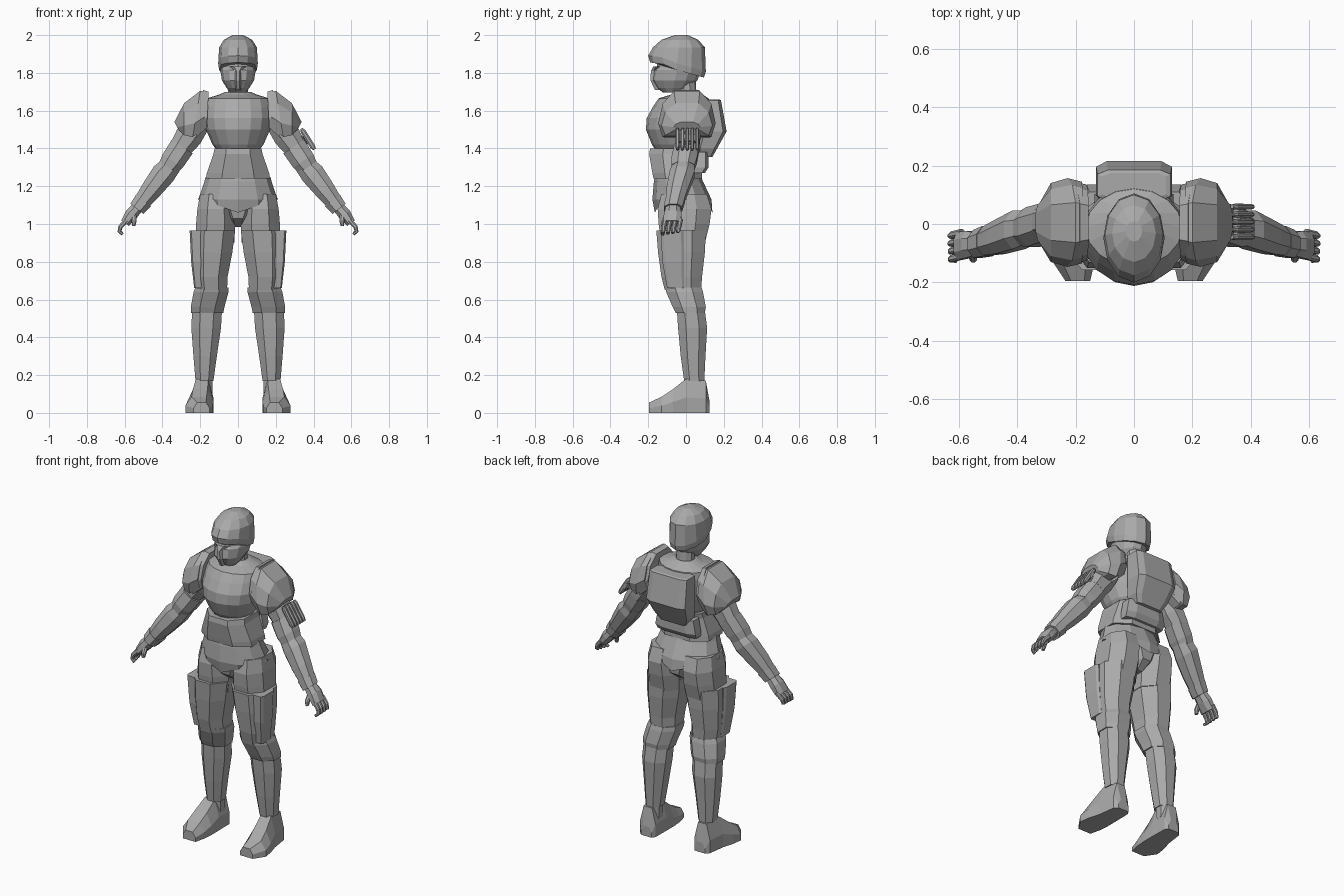
import bpy, bmesh, math
from mathutils import Vector

GREY = bpy.data.materials.new("armour_grey")
GREY.diffuse_color = (0.4, 0.4, 0.4, 1)


def skin(name, rings, mirror=False, edit=None):
    """Join rings of points into a closed shell."""
    bm = bmesh.new()
    vs = [[bm.verts.new(p) for p in r] for r in rings]
    n = len(vs[0])
    for a, b in zip(vs, vs[1:]):
        for i in range(n):
            bm.faces.new((a[i], a[(i + 1) % n], b[(i + 1) % n], b[i]))
    bm.faces.new(vs[0])
    bm.faces.new(vs[-1])
    if edit:
        for v in bm.verts:
            edit(v)
    bmesh.ops.recalc_face_normals(bm, faces=bm.faces)
    me = bpy.data.meshes.new(name)
    bm.to_mesh(me)
    bm.free()
    me.materials.append(GREY)
    ob = bpy.data.objects.new(name, me)
    bpy.context.collection.objects.link(ob)
    if mirror:
        ob.modifiers.new("mirror", 'MIRROR').use_mirror_merge = False
    return ob


def octagon(k):
    return [(1, -k), (1, k), (k, 1), (-k, 1), (-1, k), (-1, -k), (-k, -1), (k, -1)]


def loft(name, secs, k=0.45, mirror=False, n=0, edit=None):
    """Stack level sections (z, x0, x1, y0, y1); chamfered box, or n-sided oval."""
    shape = [(math.sin(2 * math.pi * i / n), -math.cos(2 * math.pi * i / n)) for i in range(n)] if n else octagon(k)
    rings = [[((a + b) / 2 + (b - a) / 2 * u, (c + d) / 2 + (d - c) / 2 * v, z) for u, v in shape]
             for z, a, b, c, d in secs]
    return skin(name, rings, mirror, edit)


def tube(name, path, k=0.45, mirror=True):
    """Chamfered tube along (x, y, z, half thickness, half depth in y)."""
    rings = []
    for i, (x, y, z, ra, rb) in enumerate(path):
        p, q = path[max(i - 1, 0)], path[min(i + 1, len(path) - 1)]
        d = Vector((q[0] - p[0], 0, q[2] - p[2])).normalized()
        side = Vector((-d.z, 0, d.x))
        rings.append([Vector((x, y, z)) + side * ra * u + Vector((0, rb * v, 0)) for u, v in octagon(k)])
    return skin(name, rings, mirror)


# Helmet dome with a brim dropping toward the back
def brim(v):
    if v.co.z < 1.9:
        v.co.z -= 0.28 * (v.co.y + 0.19) if v.co.y > -0.1 else 0.12 * (v.co.y + 0.19)

loft("helmet_dome", [(1.855, -.1, .1, -.19, .095), (1.89, -.105, .105, -.2, .105), (1.935, -.1, .1, -.175, .1),
                     (1.975, -.075, .075, -.13, .065), (2.0, -.028, .028, -.06, .01)], n=12, edit=brim)
# Face mask and jaw
loft("face_mask", [(1.695, -.04, .04, -.12, -.03), (1.72, -.06, .06, -.155, .02), (1.76, -.085, .085, -.18, .06),
                   (1.815, -.094, .094, -.172, .08), (1.83, -.092, .092, -.155, .08), (1.87, -.09, .09, -.15, .08)],
     n=12)
loft("nose_ridge", [(1.71, -.012, .012, -.165, -.12), (1.76, -.018, .018, -.188, -.12),
                    (1.81, -.014, .014, -.186, -.12), (1.835, -.045, .045, -.172, -.12)], k=.5)
# Neck
loft("neck", [(1.66, -.075, .075, -.065, .075), (1.69, -.06, .06, -.05, .06), (1.7, -.055, .055, -.045, .055),
              (1.78, -.05, .05, -.04, .05)], n=10)


# Torso shell, rounded at the front
loft("chest_plate", [(1.39, -.11, .11, -.16, .08), (1.42, -.135, .135, -.18, .11), (1.5, -.17, .17, -.212, .125),
                     (1.56, -.18, .18, -.208, .13), (1.62, -.175, .175, -.175, .13), (1.665, -.165, .165, -.145, .12),
                     (1.685, -.1, .1, -.08, .09), (1.7, -.065, .065, -.055, .065)], n=16)
loft("backpack", [(1.355, -.085, .085, .06, .14), (1.4, -.11, .11, .06, .165), (1.49, -.13, .13, .08, .215),
                  (1.655, -.125, .125, .08, .185), (1.66, -.11, .11, .09, .175)], k=.72)
loft("abdomen", [(1.24, -.17, .17, -.172, .085), (1.27, -.165, .165, -.178, .085), (1.37, -.13, .13, -.195, .09),
                 (1.4, -.125, .125, -.19, .1)], k=.5)
loft("back_guard", [(1.27, -.13, .13, .03, .1), (1.3, -.135, .135, .03, .12), (1.38, -.12, .12, .03, .12)], k=.6)


# Hip skirt with a pointed hem
def hem(v):
    if v.co.z < 1.1:
        v.co.z += 0.35 * abs(v.co.x)

loft("hip_skirt", [(1.06, -.212, .212, -.165, .14), (1.13, -.21, .21, -.178, .135), (1.225, -.178, .178, -.17, .09),
                   (1.25, -.172, .172, -.165, .08)], n=12, edit=hem)
loft("crotch", [(.985, -.035, .035, -.06, .05), (1.03, -.06, .06, -.12, .11), (1.12, -.12, .12, -.14, .12)])

# Legs
loft("upper_thighs", [(.9, -.225, -.02, -.13, .1), (1.0, -.222, -.014, -.145, .125), (1.08, -.215, -.02, -.15, .135),
                      (1.16, -.2, -.03, -.13, .11)], mirror=True)
loft("thigh_armour", [(.65, -.222, -.058, -.112, .08), (.72, -.232, -.055, -.13, .085), (.85, -.24, -.03, -.148, .1),
                      (.965, -.24, -.015, -.157, .105)], mirror=True)
loft("thigh_side_plates", [(.66, -.232, -.18, -.1, -.01), (.8, -.248, -.18, -.125, -.01),
                           (.965, -.256, -.18, -.135, -.01)], k=.75, mirror=True)
loft("knee_guards", [(.53, -.25, -.078, -.055, .1), (.56, -.25, -.072, -.07, .105), (.64, -.235, -.05, -.105, .09),
                     (.665, -.225, -.05, -.11, .082)], mirror=True)
loft("shin_armour", [(.17, -.225, -.13, -.01, .097), (.3, -.236, -.112, -.028, .103), (.45, -.247, -.09, -.042, .112),
                     (.54, -.243, -.085, -.048, .1)], mirror=True)
loft("ankles", [(.1, -.215, -.135, 0, .095), (.2, -.215, -.135, 0, .095)], mirror=True)

# Boots: sections running from heel to toe, (y, outer x, inner x, top z)
boot = []
for y, xo, xi, zt in [(.125, -.215, -.145, .06), (.105, -.235, -.132, .17), (.0, -.25, -.13, .18),
                      (-.07, -.27, -.13, .125), (-.13, -.278, -.135, .085), (-.195, -.235, -.15, .055)]:
    m, h = (xo + xi) / 2, (xi - xo) / 2
    boot.append([(m - h, y, 0), (m - h, y, zt * .45), (m - h * .55, y, zt), (m + h * .55, y, zt),
                 (m + h, y, zt * .45), (m + h, y, 0)])
skin("boots", boot, mirror=True)

# Shoulder pads: (bottom x, bottom z, top x, top z, half depth)
def pad(name, rows):
    rings = []
    for bx, bz, tx, tz, r in rows:
        b, t = Vector((bx, .005, bz)), Vector((tx, .005, tz))
        rings.append([b + (t - b) * f + Vector((0, r * w, 0)) for w, f in
                      [(-.85, 0), (-1, .3), (-.85, .72), (-.45, 1), (.45, 1), (.85, .72), (1, .3), (.85, 0)]])
    skin(name, rings, True)

pad("shoulder_rims", [(-.165, 1.51, -.155, 1.7, .13), (-.225, 1.455, -.185, 1.71, .142)])
pad("shoulder_pads", [(-.18, 1.51, -.175, 1.7, .14), (-.24, 1.46, -.2, 1.705, .152), (-.285, 1.47, -.285, 1.64, .135),
                      (-.315, 1.5, -.337, 1.54, .07)])

# Arms
tube("upper_arms", [(-.21, .01, 1.55, .07, .07), (-.26, .01, 1.465, .072, .065), (-.305, .008, 1.4, .06, .062)])
tube("elbow_bands", [(-.295, .005, 1.41, .066, .066), (-.345, -.01, 1.335, .064, .068), (-.37, -.015, 1.3, .055, .06)])
tube("forearms", [(-.345, -.01, 1.32, .052, .055), (-.395, -.02, 1.265, .064, .066), (-.46, -.045, 1.18, .055, .058),
                  (-.525, -.065, 1.095, .04, .045)])
tube("wrist_cuffs", [(-.5, -.058, 1.125, .05, .052), (-.535, -.068, 1.08, .044, .048)])
tube("palms", [(-.525, -.068, 1.095, .03, .036), (-.565, -.07, 1.05, .034, .046), (-.598, -.075, 1.005, .025, .048)])

# Fingers and thumb
for i in range(4):
    y = -.118 + i * .027
    tube("fingers_%d" % (i + 1), [(-.59, y + .008, 1.02, .013, .012), (-.622, y, .985, .012, .012),
                                  (-.628, y - .003, .96, .01, .01), (-.61 - .003 * i, y - .006, .945 + .005 * i, .008, .009)])
tube("thumbs", [(-.555, -.095, 1.05, .016, .015), (-.55, -.118, 1.015, .013, .013), (-.552, -.122, .99, .009, .01)])

# Spare cartridges strapped to one arm
tube("cartridge_strap", [(.35, .01, 1.47, .014, .06), (.37, .01, 1.435, .014, .06)], mirror=False)
for i in range(5):
    y = -.045 + i * .026
    tube("cartridge_%d" % (i + 1), [(.335, y, 1.505, .007, .006), (.345, y, 1.49, .014, .01),
                                    (.395, y, 1.41, .014, .01), (.405, y, 1.395, .009, .007)], mirror=False)
tube("cartridge_mount", [(.31, .01, 1.42, .04, .035), (.345, .01, 1.455, .04, .035)], mirror=False)
